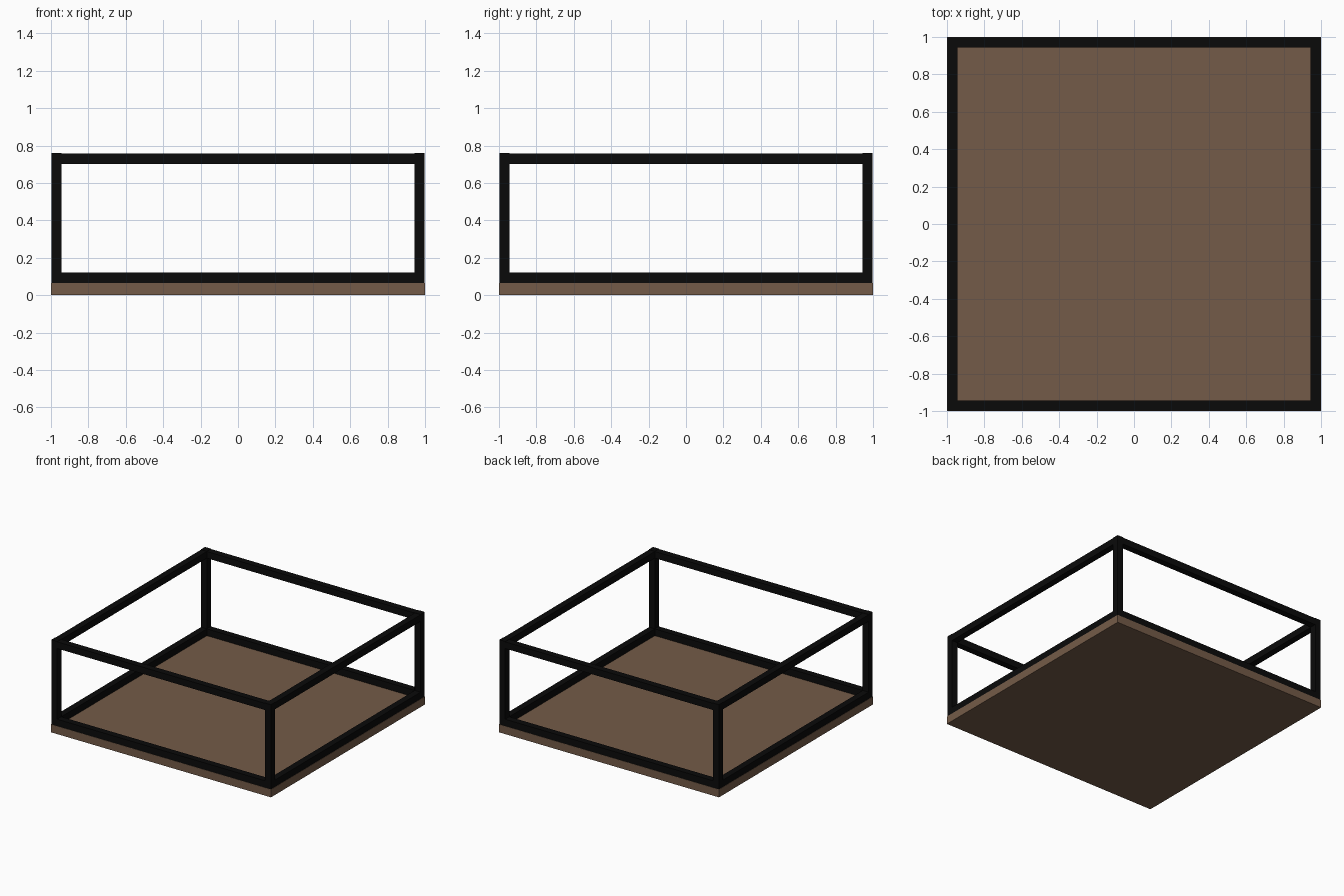
import bpy

if "Cube" in bpy.data.objects:
    bpy.data.objects.remove(bpy.data.objects["Cube"])


def material(name, color):
    m = bpy.data.materials.new(name)
    m.diffuse_color = (*color, 1)
    m.use_nodes = True
    m.node_tree.nodes["Principled BSDF"].inputs["Base Color"].default_value = m.diffuse_color
    return m


brown = material("brown wood", (0.175, 0.105, 0.065))
black = material("black metal", (0.003, 0.003, 0.003))


def box(name, lo, hi, mat):
    bpy.ops.mesh.primitive_cube_add(size=1, location=[(a + b) / 2 for a, b in zip(lo, hi)])
    o = bpy.context.object
    o.name = name
    o.scale = [b - a for a, b in zip(lo, hi)]
    bpy.ops.object.transform_apply(location=False, rotation=False, scale=True)
    o.data.materials.append(mat)
    return o


BASE, TOP, W, E = 0.065, 0.76, 0.053, 0.998

# Base slab
box("base_slab", (-1, -1, 0), (1, 1, BASE), brown)

# Corner posts
for sx, xname in ((-1, "left"), (1, "right")):
    for sy, yname in ((-1, "front"), (1, "back")):
        x, y = sorted((sx * E, sx * (E - W))), sorted((sy * E, sy * (E - W)))
        box(f"{yname}_{xname}_post", (x[0], y[0], BASE), (x[1], y[1], TOP), black)

# Lower and upper rails between the posts
I = E - W
for level, z0, z1 in (("lower", BASE, 0.121), ("upper", 0.702, 0.757)):
    for s, xname, yname in ((-1, "left", "front"), (1, "right", "back")):
        a, b = sorted((s * E, s * I))
        box(f"{level}_{yname}_rail", (-I, a, z0), (I, b, z1), black)
        box(f"{level}_{xname}_rail", (a, -I, z0), (b, I, z1), black)
